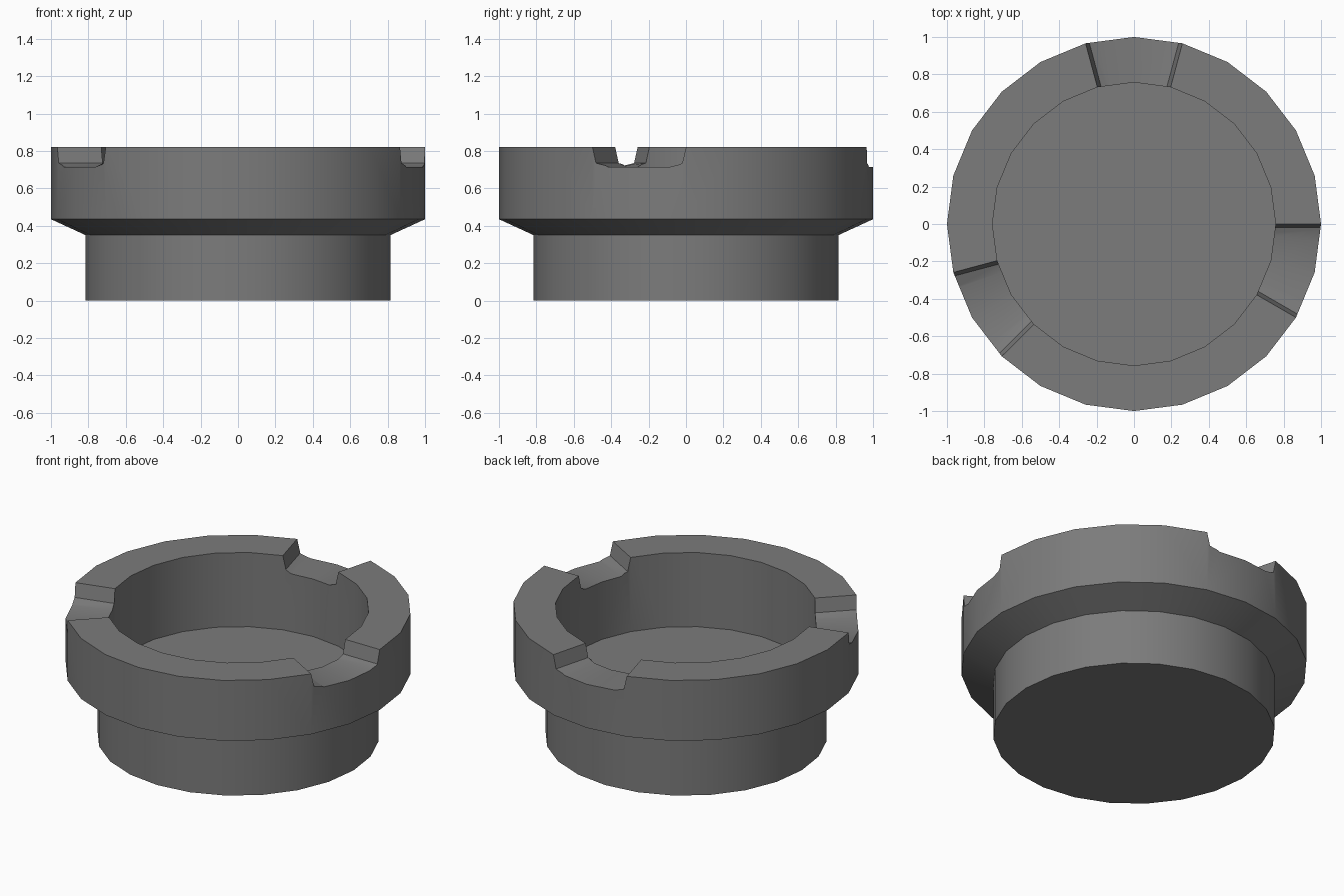
import bpy
import bmesh
from math import cos, sin, radians, pi
from mathutils import Vector

default_cube = bpy.data.objects.get("Cube")
if default_cube:
    bpy.data.objects.remove(default_cube, do_unlink=True)

SIDES = 24
RIM_Z = 0.82

# Single dark grey material
grey = bpy.data.materials.new("dark grey")
grey.use_nodes = True
colour = (0.2, 0.2, 0.2, 1)
grey.diffuse_color = colour
grey.node_tree.nodes["Principled BSDF"].inputs["Base Color"].default_value = colour


def make_object(name, bm):
    bmesh.ops.recalc_face_normals(bm, faces=bm.faces)
    mesh = bpy.data.meshes.new(name)
    bm.to_mesh(mesh)
    bm.free()
    mesh.materials.append(grey)
    obj = bpy.data.objects.new(name, mesh)
    bpy.context.collection.objects.link(obj)
    return obj


def loft(bm, rings, closed=True):
    """Join successive rings of points with quads and cap both ends."""
    loops = [[bm.verts.new(p) for p in ring] for ring in rings]
    for a, b in zip(loops, loops[1:]):
        for i in range(len(a)):
            j = (i + 1) % len(a)
            bm.faces.new((a[i], a[j], b[j], b[i]))
    return [bm.faces.new(loops[0]), bm.faces.new(loops[-1])]


# Bowl: base, flared collar, flat rim and hollow inside, as (radius, height)
profile = [(0.815, 0), (0.815, 0.35), (1, 0.435), (1, RIM_Z),
           (0.757, RIM_Z), (0.757, 0.347)]
bm = bmesh.new()
loft(bm, [[(r * cos(2 * pi * i / SIDES), r * sin(2 * pi * i / SIDES), z)
           for i in range(SIDES)] for r, z in profile])
bowl = make_object("bowl", bm)

# Notch cross-section as (angle, sideways offset, height), walls leaning inwards
section = [(0, -0.02, 0.905), (0, 0.02, 0.735), (5, 0, 0.715), (15, 0, 0.713),
           (25, 0, 0.715), (30, -0.02, 0.735), (30, 0.02, 0.905)]


def notch_ring(start, radius):
    ring = []
    for angle, offset, z in section:
        a = radians(start + angle)
        outward = Vector((cos(a), sin(a), 0))
        sideways = Vector((-sin(a), cos(a), 0))
        ring.append(outward * radius + sideways * offset + Vector((0, 0, z)))
    return ring


# Three rest notches cut through the rim
bm = bmesh.new()
caps = []
for start in (-30, 75, 195):
    caps += loft(bm, [notch_ring(start, 0.6), notch_ring(start, 1.2)])
bmesh.ops.triangulate(bm, faces=caps)
cutter = make_object("notch_cutter", bm)
cutter.hide_render = True

cut = bowl.modifiers.new("notches", "BOOLEAN")
cut.operation = "DIFFERENCE"
cut.solver = "EXACT"
cut.object = cutter

bpy.ops.object.select_all(action="DESELECT")
bowl.select_set(True)
bpy.context.view_layer.objects.active = bowl
bpy.ops.object.modifier_apply(modifier=cut.name)
bpy.data.objects.remove(cutter, do_unlink=True)

# Smooth round walls, crisp rim and notch edges
bpy.ops.object.shade_smooth_by_angle(angle=radians(30))
